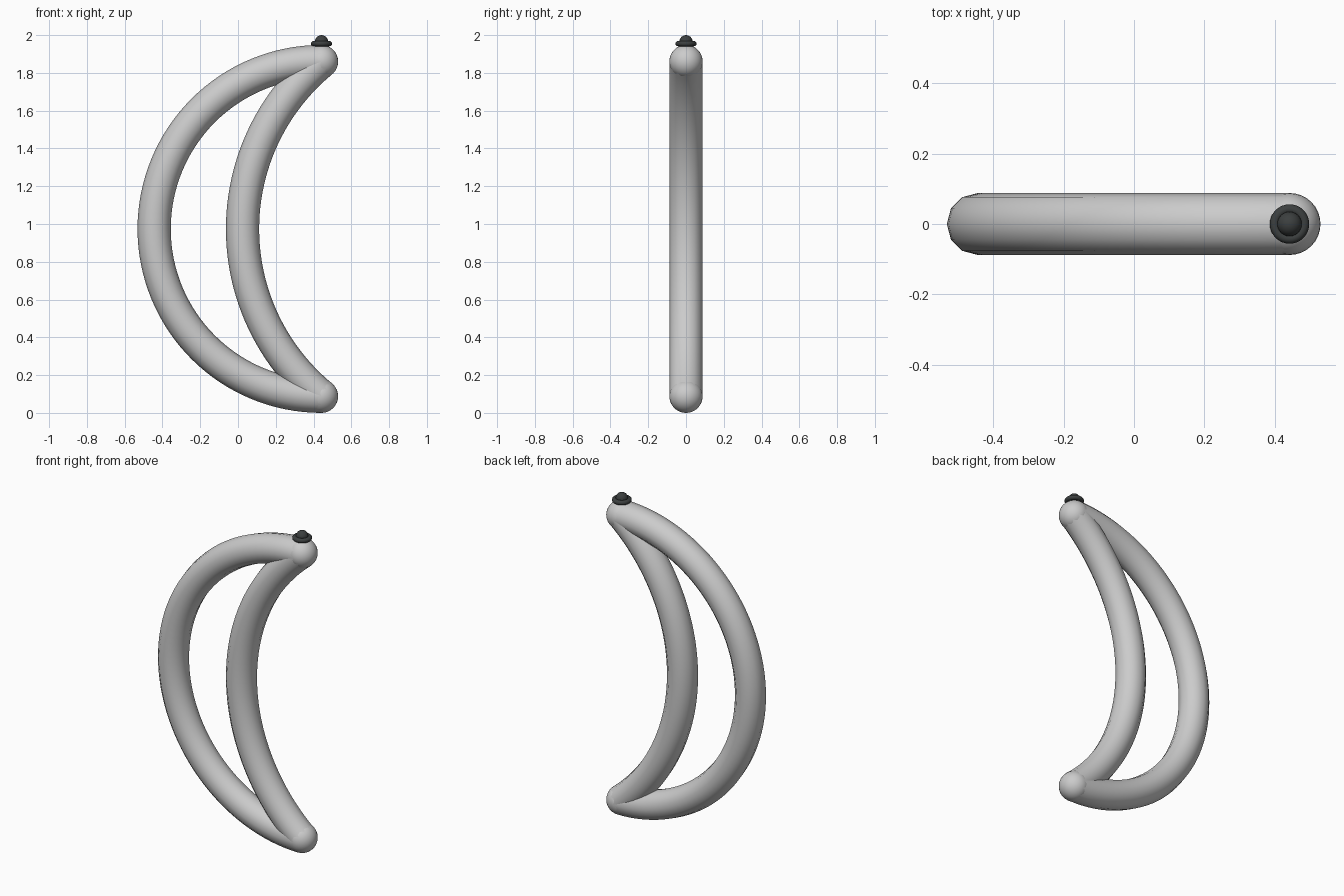
import bpy, bmesh
from math import sin, cos, pi, asin

if "Cube" in bpy.data.objects:
    bpy.data.objects.remove(bpy.data.objects["Cube"])

R_TUBE = 0.088          # tube radius
TIP_X, MID_Z, HALF = 0.442, 0.974, 0.886
SIDES = 12

dark = bpy.data.materials.new("dark_metal")
dark.diffuse_color = (0.045, 0.05, 0.05, 1)
dark.use_nodes = True
dark.node_tree.nodes["Principled BSDF"].inputs["Base Color"].default_value = dark.diffuse_color


def smooth(obj):
    bpy.ops.object.select_all(action='DESELECT')
    obj.select_set(True)
    bpy.context.view_layer.objects.active = obj
    bpy.ops.object.shade_smooth_by_angle(angle=pi / 4)


def arc_tube(name, sagitta, steps):
    """Round tube along an arc between the two tips, bulging towards -x."""
    rad = (HALF ** 2 + sagitta ** 2) / (2 * sagitta)
    cx = TIP_X - sagitta + rad
    half_angle = asin(min(1, HALF / rad))
    bm = bmesh.new()
    rings = []
    for i in range(steps + 1):
        a = -half_angle + 2 * half_angle * i / steps
        ring = []
        for j in range(SIDES):
            t = 2 * pi * j / SIDES
            r = rad + R_TUBE * cos(t)
            ring.append(bm.verts.new((cx - r * cos(a), R_TUBE * sin(t), MID_Z + r * sin(a))))
        rings.append(ring)
    for a, b in zip(rings, rings[1:]):
        for j in range(SIDES):
            k = (j + 1) % SIDES
            bm.faces.new((a[j], a[k], b[k], b[j]))
    bm.faces.new(rings[0])
    bm.faces.new(rings[-1])
    bmesh.ops.recalc_face_normals(bm, faces=bm.faces)
    me = bpy.data.meshes.new(name)
    bm.to_mesh(me)
    bm.free()
    obj = bpy.data.objects.new(name, me)
    bpy.context.collection.objects.link(obj)
    smooth(obj)


def ball(name, z, radius, seg=32, mat=None):
    bpy.ops.mesh.primitive_uv_sphere_add(segments=seg, ring_count=seg // 2,
                                         radius=radius, location=(TIP_X, 0, z))
    obj = bpy.context.object
    obj.name = name
    if mat:
        obj.data.materials.append(mat)
    smooth(obj)


# Crescent outline: outer semicircle and shallower inner arc
arc_tube("outer_arc", HALF, 64)
arc_tube("inner_arc", 0.418, 48)

# Rounded tips
ball("lower_tip", MID_Z - HALF, R_TUBE)
ball("upper_tip", MID_Z + HALF, R_TUBE)

# Mount on the upper tip: collar ring and knob
bpy.ops.mesh.primitive_torus_add(major_radius=0.042, minor_radius=0.014, major_segments=32,
                                 minor_segments=12, location=(TIP_X, 0, 1.955))
collar = bpy.context.object
collar.name = "mount_collar"
collar.data.materials.append(dark)
smooth(collar)
ball("mount_knob", 1.965, 0.035, 24, dark)
